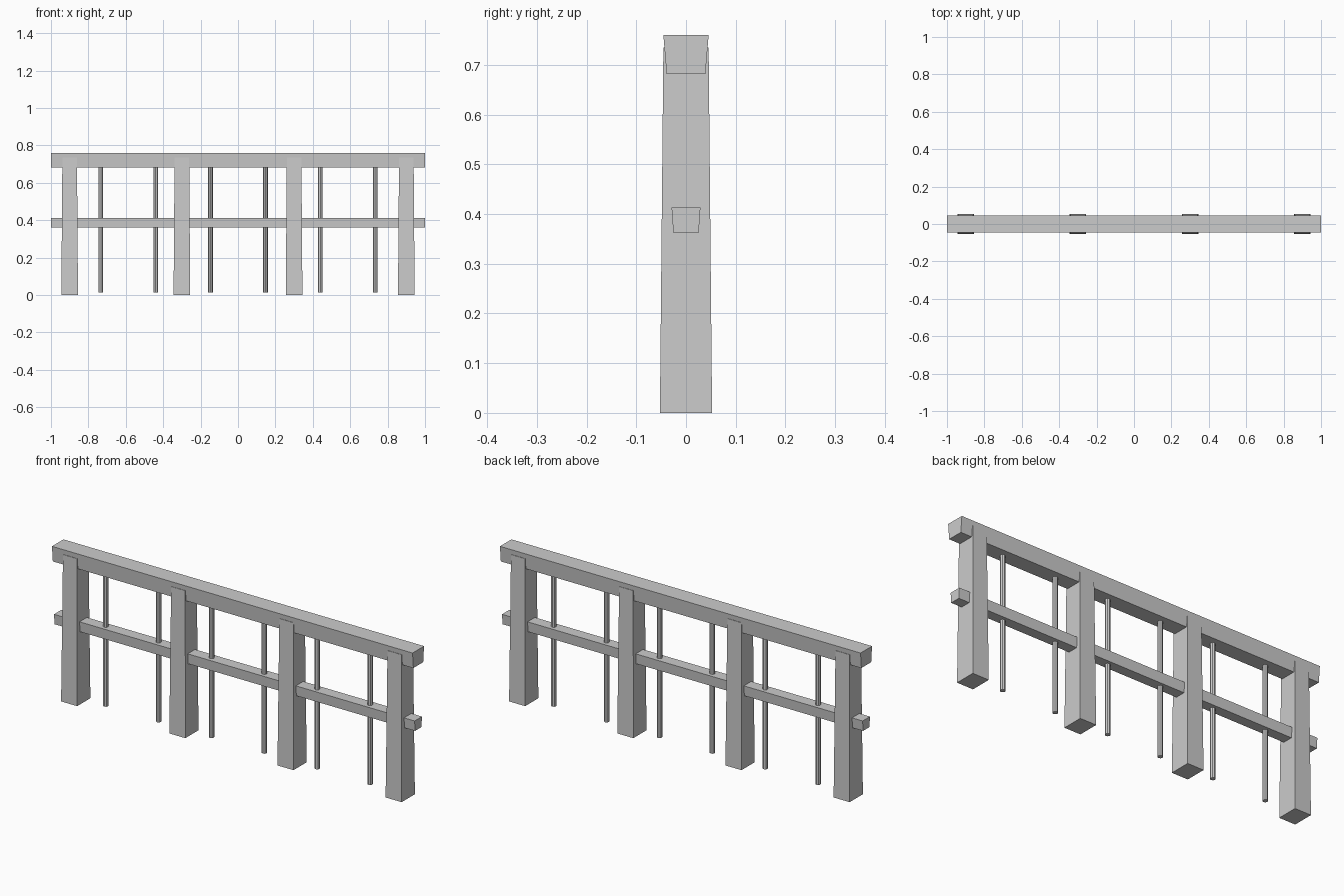
import bpy, bmesh
from mathutils import Matrix

if "Cube" in bpy.data.objects:
    bpy.data.objects.remove(bpy.data.objects["Cube"])


def tapered_box(name, x, z0, z1, bottom, top):
    """Box whose half sizes (x, y) change from bottom to top."""
    bm = bmesh.new()
    bmesh.ops.create_cube(bm, size=2)
    for v in bm.verts:
        hx, hy = top if v.co.z > 0 else bottom
        v.co = (x + v.co.x * hx, v.co.y * hy, z1 if v.co.z > 0 else z0)
    return finish(name, bm)


def rod(name, x, z0, z1, radius, sides=8):
    bm = bmesh.new()
    bmesh.ops.create_cone(bm, cap_ends=True, segments=sides, radius1=radius,
                          radius2=radius, depth=z1 - z0,
                          matrix=Matrix.Translation((x, 0, (z0 + z1) / 2)))
    return finish(name, bm)


def finish(name, bm):
    mesh = bpy.data.meshes.new(name)
    bm.to_mesh(mesh)
    bm.free()
    obj = bpy.data.objects.new(name, mesh)
    bpy.context.collection.objects.link(obj)
    return obj


# Horizontal rails, slightly wider at the top
tapered_box("top_rail", 0, 0.682, 0.76, (1, 0.039), (1, 0.0455))
tapered_box("middle_rail", 0, 0.362, 0.413, (1, 0.0255), (1, 0.029))

# Tapered posts
for i in range(4):
    tapered_box(f"post_{i + 1}", -0.9 + 0.6 * i, 0, 0.735,
                (0.0445, 0.0525), (0.039, 0.0455))

# Thin vertical bars
for i in range(6):
    rod(f"bar_{i + 1}", -0.733 + 0.2932 * i, 0.015, 0.70, 0.0125)
